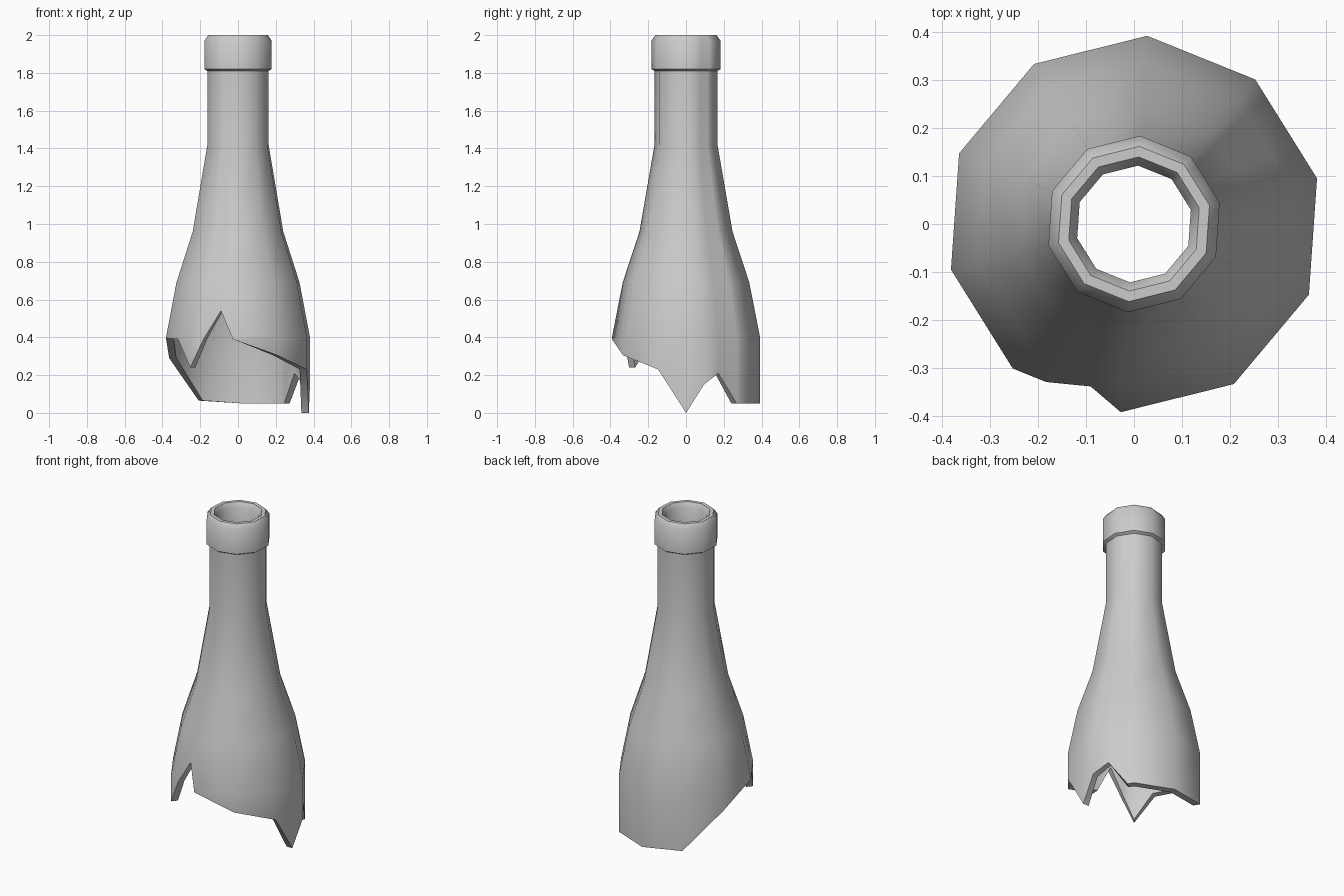
import bpy, bmesh, math

if "Cube" in bpy.data.objects:
    bpy.data.objects.remove(bpy.data.objects["Cube"])

SIDES, START = 10, math.radians(14)

# wall profiles (radius, z), lowest point first is the shoulder ring
OUTER = [(0.393, 0.40), (0.336, 0.69), (0.247, 0.96), (0.167, 1.42), (0.167, 1.81)]
LIP = [(0.184, 1.82), (0.184, 1.97), (0.162, 2.0), (0.14, 2.0), (0.122, 1.97)]
INNER = [(0.352, 0.40), (0.295, 0.69), (0.207, 0.96), (0.124, 1.42), (0.122, 1.81)]

# jagged break: (position around the ring counted in sides, height)
BREAK = [(0, 0.15), (0.37, 0.21), (0.84, 0.05), (1, 0.05), (2, 0.05), (3, 0.065),
         (4, 0.29), (5, 0.395), (5.49, 0.39), (6, 0.24), (6.31, 0.39), (6.69, 0.54),
         (7, 0.39), (8, 0.305), (9, 0.23), (9.61, 0.0)]


def radius_at(profile, z):
    """Radius of a wall at a height, straight down below the shoulder."""
    for (r0, z0), (r1, z1) in zip(profile, profile[1:]):
        if z0 <= z <= z1:
            return r0 + (r1 - r0) * (z - z0) / (z1 - z0)
    return profile[0][0]


def on_ring(u, r, z):
    """Point on the flat-sided ring at u sides from the start."""
    i, t = int(u), u - int(u)
    a = START + i * math.tau / SIDES
    b = a + math.tau / SIDES
    return (r * ((1 - t) * math.cos(a) + t * math.cos(b)),
            r * ((1 - t) * math.sin(a) + t * math.sin(b)), z)


def wall(profile, z):
    """Wall column from the break upwards."""
    s = max(z, profile[0][1])
    return [(radius_at(profile, z), z), (radius_at(profile, s), s)] + profile[1:]


# one closed loop per column: outer wall, lip, inner wall, broken edge
bm = bmesh.new()
columns = []
for u, z in BREAK:
    loop = wall(OUTER, z) + LIP + wall(INNER, z)[::-1]
    columns.append([bm.verts.new(on_ring(u, r, h)) for r, h in loop])

for a, b in zip(columns, columns[1:] + columns[:1]):
    n = len(a)
    for i in range(n):
        j = (i + 1) % n
        bm.faces.new((a[i], b[i], b[j], a[j]))

bmesh.ops.remove_doubles(bm, verts=bm.verts, dist=0.0005)
bmesh.ops.recalc_face_normals(bm, faces=bm.faces)

mesh = bpy.data.meshes.new("broken_bottle")
bm.to_mesh(mesh)
bm.free()
bottle = bpy.data.objects.new("broken_bottle", mesh)
bpy.context.collection.objects.link(bottle)
bpy.context.view_layer.objects.active = bottle
bottle.select_set(True)
bpy.ops.object.shade_smooth_by_angle(angle=math.radians(55))
